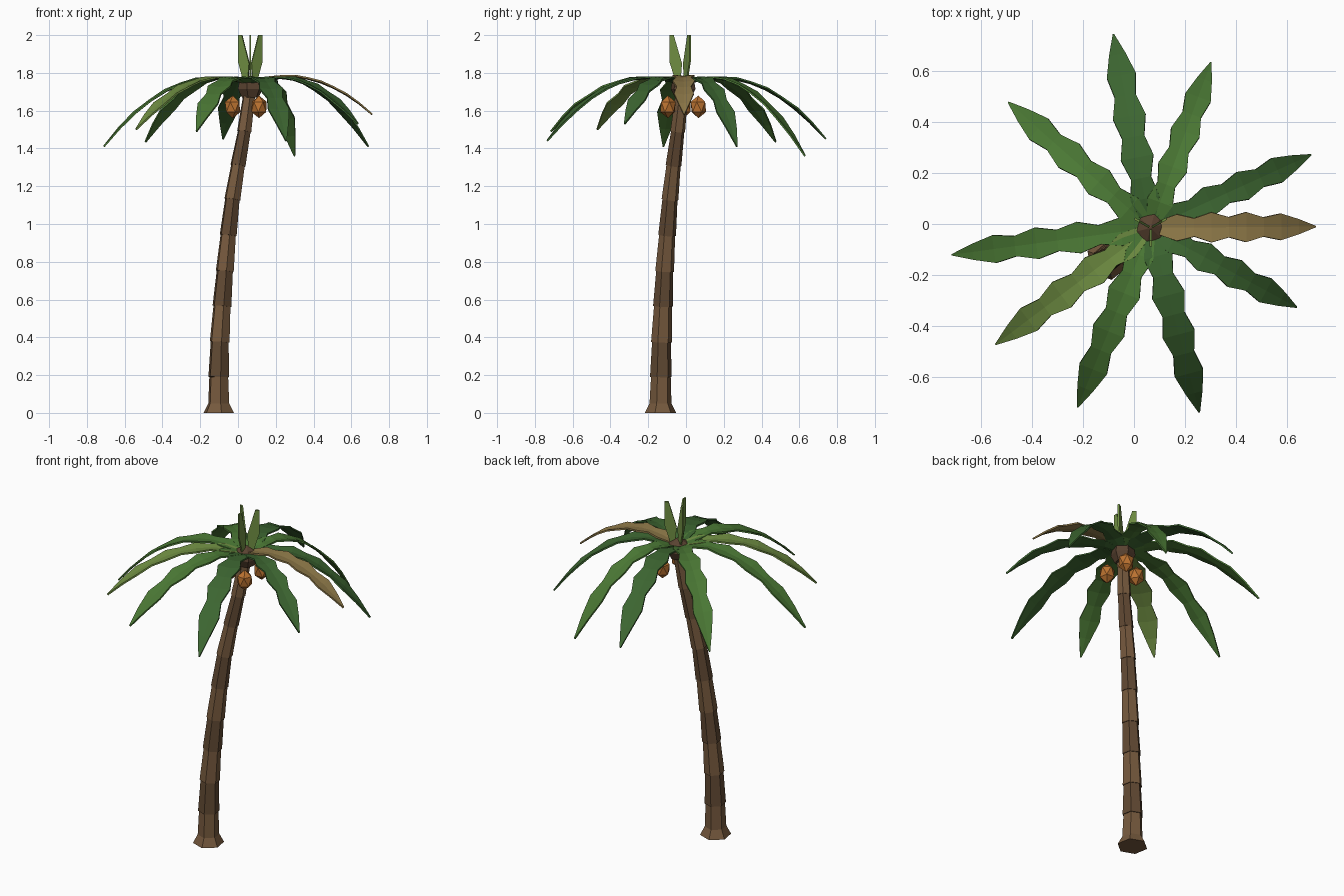
import bpy, math
from mathutils import Vector

if "Cube" in bpy.data.objects:
    bpy.data.objects.remove(bpy.data.objects["Cube"])


def mat(name, rgb):
    m = bpy.data.materials.new(name)
    m.diffuse_color = (*rgb, 1)
    m.use_nodes = True
    m.node_tree.nodes["Principled BSDF"].inputs["Base Color"].default_value = m.diffuse_color
    return m


BARK = mat("bark", (0.18, 0.10, 0.047))
DARK_BARK = mat("bark_dark", (0.12, 0.067, 0.033))
HUSK = mat("crown_husk", (0.10, 0.055, 0.03))
NUT = mat("coconut", (0.50, 0.17, 0.03))
GREEN = mat("leaf_green", (0.07, 0.19, 0.035))
DEEP = mat("leaf_deep_green", (0.045, 0.13, 0.03))
LIME = mat("leaf_young", (0.16, 0.27, 0.055))
DRY = mat("leaf_dry", (0.27, 0.19, 0.065))


def make(name, verts, faces, material, thickness=0):
    me = bpy.data.meshes.new(name)
    me.from_pydata(verts, [], faces)
    me.materials.append(material)
    ob = bpy.data.objects.new(name, me)
    bpy.context.collection.objects.link(ob)
    if thickness:
        s = ob.modifiers.new("thickness", 'SOLIDIFY')
        s.thickness = thickness
        s.offset = 0
    return ob


def loft(rings, n, turn):
    """Closed n-sided body through (centre, axis, radius) rings."""
    verts, faces = [], []
    for c, axis, r in rings:
        q = Vector((0, 0, 1)).rotation_difference(axis)
        for i in range(n):
            a = turn + i * math.tau / n
            verts.append(Vector(c) + q @ Vector((r * math.cos(a), r * math.sin(a), 0)))
    for k in range(len(rings) - 1):
        for i in range(n):
            j = (i + 1) % n
            faces.append((k * n + i, k * n + j, (k + 1) * n + j, (k + 1) * n + i))
    faces.append(tuple(reversed(range(n))))
    faces.append(tuple(range((len(rings) - 1) * n, len(rings) * n)))
    return verts, faces


# Trunk: flared foot, then overlapping ring segments along a leaning curve
TURN = math.radians(100)
UP = Vector((0, 0, 1))
path = [Vector(p) for p in (
    (-0.102, -0.135, 0), (-0.102, -0.133, 0.19), (-0.097, -0.13, 0.375),
    (-0.085, -0.122, 0.565), (-0.07, -0.113, 0.75), (-0.052, -0.1, 0.94),
    (-0.03, -0.085, 1.13), (0.0, -0.066, 1.31), (0.033, -0.044, 1.49),
    (0.06, -0.022, 1.69))]
foot = [(path[0], UP, 0.085), (path[0] + Vector((0, 0, 0.05)), UP, 0.059),
        (path[1], UP, 0.053)]
make("trunk_foot", *loft(foot, 6, TURN), BARK)
for k in range(1, len(path) - 1):
    axis = (path[k + 1] - path[k]).normalized()
    r0, r1 = (0.061 - 0.024 * i / 9 for i in (k, k + 1))
    seg = [(path[k], axis, r0), (path[k + 1] + axis * 0.005, axis, r1 * 0.9)]
    make(f"trunk_segment_{k}", *loft(seg, 6, TURN), DARK_BARK if k % 2 else BARK)

# Crown knob
C = Vector((0.065, -0.015, 0))
knob = [(C + Vector((0, 0, z)), UP, r) for z, r in
        ((1.67, 0.045), (1.715, 0.068), (1.755, 0.06), (1.785, 0.003))]
make("crown_knob", *loft(knob, 6, math.radians(75)), HUSK)

# Coconuts
for i in range(3):
    a = math.radians(60 + 120 * i)
    bpy.ops.mesh.primitive_ico_sphere_add(
        subdivisions=1, radius=1,
        location=C + Vector((0.093 * math.cos(a), 0.093 * math.sin(a), 1.62)),
        rotation=(0, 0, a))
    ob = bpy.context.object
    ob.name = f"coconut_{i + 1}"
    ob.scale = (0.046, 0.046, 0.06)
    ob.data.materials.append(NUT)

# Drooping fronds: zigzag-edged strips with a slightly sunken midrib
HALF = (0.03, 0.055, 0.038, 0.062, 0.042, 0.062, 0.04, 0.055, 0.032, 0.003)


def frond(name, tip, material, width):
    tip = Vector(tip)
    flat = Vector((tip.x - C.x, tip.y - C.y, 0))
    length = flat.length
    d = flat.normalized()
    side = Vector((-d.y, d.x, 0))
    top = 1.78 if material is DRY else 1.772
    drop = top - tip.z
    q = math.sqrt(0.025 / drop)
    peak = q / (1 + q)
    verts, faces = [], []
    n = len(HALF)
    for k, h in enumerate(HALF):
        t = k / (n - 1)
        z = top - drop * ((t - peak) / (1 - peak)) ** 2
        p = C + d * (0.035 + (length - 0.035) * t) + UP * z
        lift = UP * h * 0.12
        verts += [p - side * h * width + lift, p, p + side * h * width + lift]
    for k in range(n - 1):
        a, b = 3 * k, 3 * k + 3
        faces += [(a, b, b + 1, a + 1), (a + 1, b + 1, b + 2, a + 2)]
    make(name, verts, faces, material, 0.009)


for i, (tip, m, w) in enumerate((
        ((0.71, -0.01, 1.58), DRY, 0.95), ((0.69, 0.27, 1.41), DEEP, 0.95),
        ((0.30, 0.63, 1.36), GREEN, 0.95), ((-0.08, 0.74, 1.45), DEEP, 1.05),
        ((-0.49, 0.475, 1.435), GREEN, 1.0), ((-0.71, -0.12, 1.41), GREEN, 1.0),
        ((-0.54, -0.47, 1.50), LIME, 1.0), ((-0.22, -0.715, 1.49), GREEN, 1.05),
        ((0.255, -0.735, 1.44), DEEP, 1.05), ((0.635, -0.325, 1.53), DEEP, 0.95))):
    frond(f"frond_{i + 1}", tip, m, w)

# Upright young leaves, each a blade in its own radial plane
BLADE = ((0.015, 1.74), (0.042, 1.76), (0.073, 1.86), (0.073, 2.0),
         (0.05, 2.0), (0.006, 1.85))
for i in range(3):
    a = math.radians(30 + 120 * i)
    d = Vector((math.cos(a), math.sin(a), 0))
    make(f"young_leaf_{i + 1}", [C + d * r + UP * z for r, z in BLADE],
         [tuple(range(6))], LIME, 0.009)
